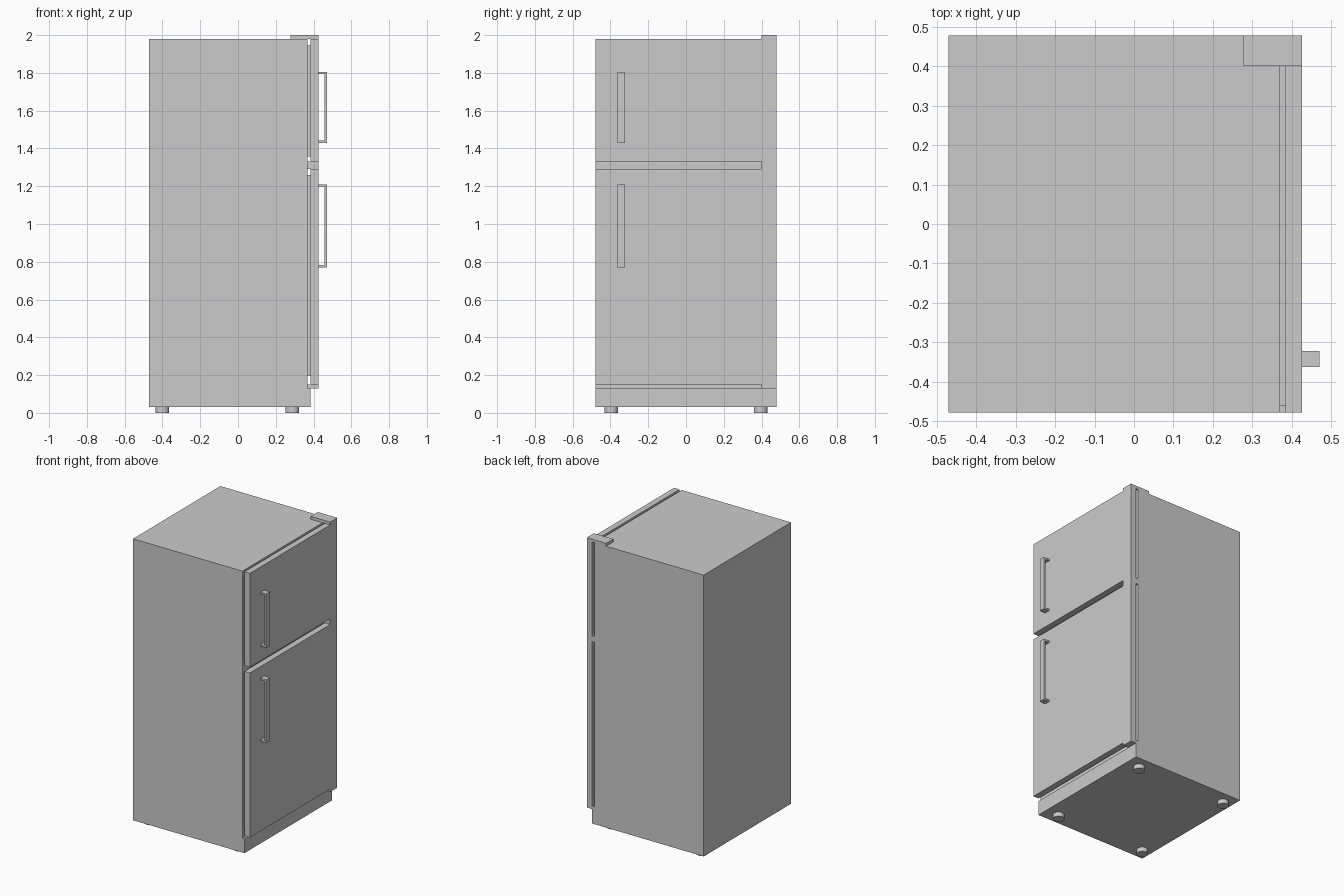
import bpy

if "Cube" in bpy.data.objects:
    bpy.data.objects.remove(bpy.data.objects["Cube"])


def box(name, x, y, z):
    """Axis-aligned box from (min, max) ranges."""
    bpy.ops.mesh.primitive_cube_add(
        size=1, location=[(r[0] + r[1]) / 2 for r in (x, y, z)])
    ob = bpy.context.object
    ob.name = name
    ob.scale = [r[1] - r[0] for r in (x, y, z)]
    bpy.ops.object.transform_apply(location=False, rotation=False, scale=True)
    return ob


BACK, BODY, DOOR, FACE, GRIP = -0.47, 0.368, 0.384, 0.426, 0.47
SIDE = (-0.478, 0.478)
HINGE_Y = (0.40, 0.478)
HANDLE_Y = (-0.362, -0.322)

# Cabinet and the plinth below the doors
box("cabinet", (BACK, BODY), SIDE, (0.03, 1.98))
box("plinth", (BODY, DOOR), SIDE, (0.03, 0.13))

# Doors with inset seals and bracket handles
for label, door_z, seal_z, (h0, h1) in (
        ("fridge", (0.15, 1.29), (0.197, 1.26), (0.77, 1.21)),
        ("freezer", (1.33, 1.98), (1.358, 1.945), (1.43, 1.805))):
    box(label + "_door", (DOOR, FACE), SIDE, door_z)
    box(label + "_seal", (BODY, DOOR), (-0.46, 0.46), seal_z)
    box(label + "_handle_bar", (GRIP - 0.013, GRIP), HANDLE_Y, (h0, h1))
    for end, z in (("lower", h0), ("upper", h1 - 0.012)):
        box(f"{label}_handle_{end}_mount", (FACE, GRIP - 0.013), HANDLE_Y, (z, z + 0.012))

# Hinges at the far side edge
box("top_hinge", (0.277, FACE), HINGE_Y, (1.98, 2.0))
box("middle_hinge", (BODY, FACE), HINGE_Y, (1.29, 1.33))
box("bottom_hinge", (BODY, FACE), HINGE_Y, (0.13, 0.15))

# Round feet
for x in (-0.40, 0.288):
    for y in (-0.395, 0.395):
        bpy.ops.mesh.primitive_cylinder_add(
            vertices=32, radius=0.036, depth=0.03, location=(x, y, 0.015))
        bpy.context.object.name = "foot"
        bpy.ops.object.shade_smooth_by_angle()
